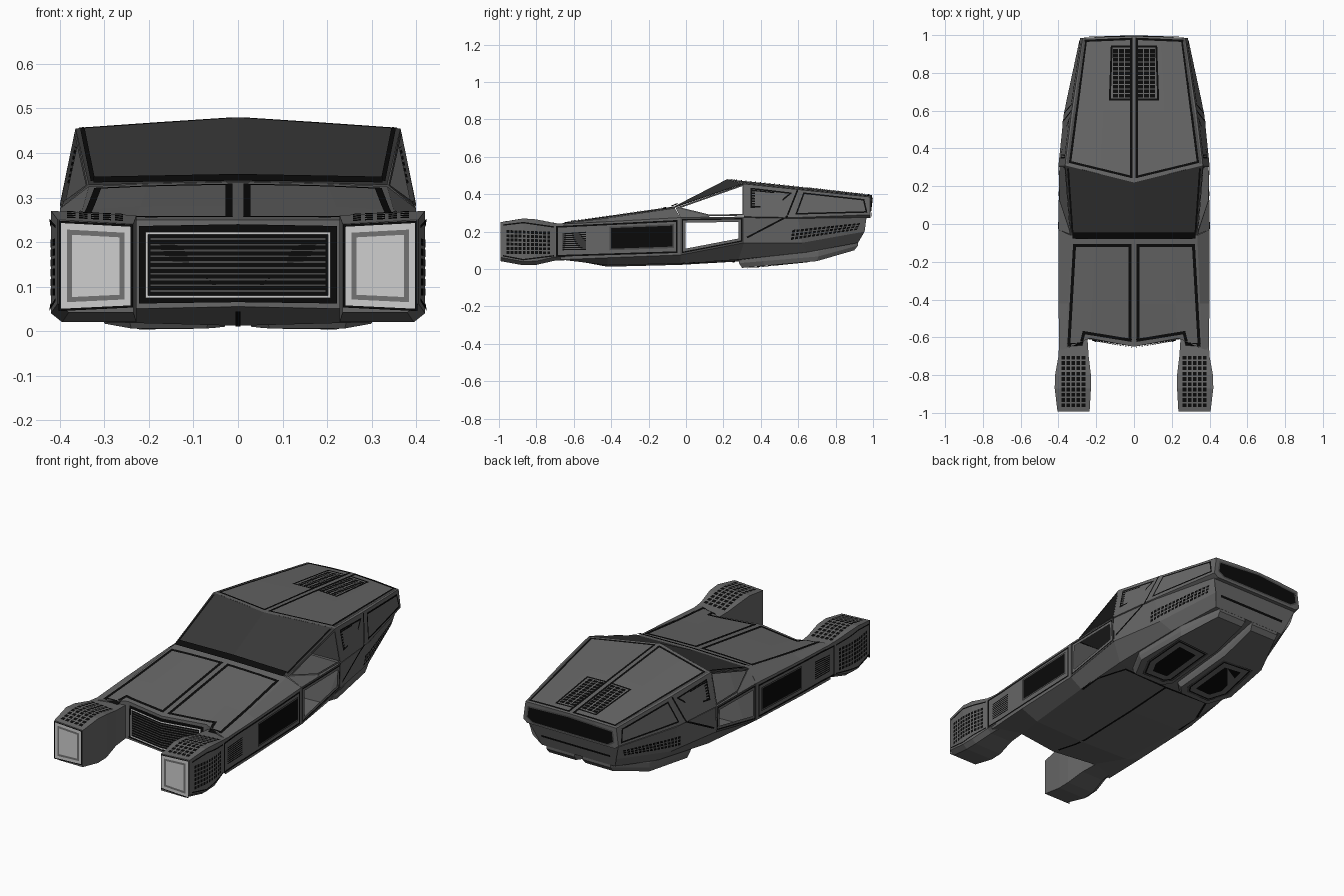
import bpy, bmesh
from mathutils import Vector
from mathutils.bvhtree import BVHTree

if "Cube" in bpy.data.objects:
    bpy.data.objects.remove(bpy.data.objects["Cube"])

COL = {'body_grey': .135, 'trim_grey': .07, 'windshield_grey': .04, 'black': .003,
       'lamp_white': .62, 'lamp_frame_grey': .17}
MAT = {}
for k, v in COL.items():
    MAT[k] = bpy.data.materials.new(k)
    MAT[k].diffuse_color = (v, v, v, 1)
hull_v, hull_f = [], []


def finish(name, bm, mats, mirror=True):
    me = bpy.data.meshes.new(name)
    bm.to_mesh(me)
    bm.free()
    for m in mats:
        me.materials.append(MAT[m])
    ob = bpy.data.objects.new(name, me)
    bpy.context.collection.objects.link(ob)
    if mirror:
        md = ob.modifiers.new('mirror', 'MIRROR')
        md.use_clip = True
    return ob


def loft(name, rows, mat='body_grey', closed=False, caps=(True, True)):
    """Skin cross-sections; open rows are half sections running from x=0 to x=0."""
    bm = bmesh.new()
    vs = [[bm.verts.new(p) for p in r] for r in rows]
    n = len(rows[0])
    for a, b in zip(vs, vs[1:]):
        for i in range(n if closed else n - 1):
            j = (i + 1) % n
            bm.faces.new((a[i], a[j], b[j], b[i]))
    for r, c in zip((vs[0], vs[-1]), caps):
        if c and closed:
            bm.faces.new(r)
        elif c:
            bm.faces.new((r[0], r[1], r[-2], r[-1]))
            bm.faces.new(r[1:-1])
    bmesh.ops.recalc_face_normals(bm, faces=bm.faces[:])
    bm.verts.index_update()
    base = len(hull_v)
    hull_v.extend(v.co.copy() for v in bm.verts)
    hull_f.extend([base + v.index for v in f.verts] for f in bm.faces)
    return finish(name, bm, [mat])


# ---- main hull sections ----
R = [[(0, -.65, .25), (.235, -.605, .25), (.36, -.66, .245), (.395, -.67, .24),
      (.395, -.67, .05), (.24, -.61, .05), (0, -.65, .055)],
     [(0, -.42, .283), (.22, -.42, .28), (.35, -.42, .272), (.40, -.42, .253),
      (.40, -.42, .06), (.30, -.42, .02), (0, -.42, .012)],
     [(0, -.06, .335), (.2, -.06, .331), (.335, -.06, .325), (.40, -.03, .275),
      (.40, -.03, .075), (.33, -.03, .03), (0, -.03, .022)]]
loft('front_hull', R)
U = [[(0, .22, .48), (.18, .265, .468), (.365, .31, .455), (.40, .31, .28), (.37, .31, .27), (0, .31, .27)],
     [(0, .6, .44), (.16, .6, .435), (.33, .6, .425), (.372, .58, .275), (.34, .58, .262), (0, .58, .262)],
     [(0, .995, .395), (.14, .992, .391), (.272, .985, .385), (.285, .985, .29), (.262, .985, .272), (0, .985, .272)]]
loft('rear_upper_hull', U, caps=(False, True))
L = [[(0, .31, .275), (.398, .31, .275), (.395, .31, .14), (.33, .28, .05), (0, .28, .04)],
     [(0, .6, .27), (.365, .6, .27), (.345, .62, .14), (.29, .65, .09), (0, .65, .08)],
     [(0, .965, .275), (.27, .965, .275), (.25, .955, .2), (.22, .92, .14), (0, .92, .14)]]
loft('rear_lower_hull', L)
loft('cabin_floor', [R[2][4:], L[0][2:]], caps=(False, False))
loft('windshield', [[(0, -.06, .336), (.335, -.06, .328)], [(0, .22, .48), (.365, .31, .455)]],
     'windshield_grey', caps=(False, False))
loft('rear_bulkhead', [[(0, .325, .46), (.355, .32, .447)], [(0, .325, .27), (.39, .32, .28)]],
     'trim_grey', caps=(False, False))

# front pods: y, inner x, outer x, bottom, top
loft('front_pod', [[(xi, y, zt - .01), (xo, y, zt), (xo, y, zb + .02), (xo - .025, y, zb), (xi, y, zb)]
                   for y, xi, xo, zb, zt in ((-.993, .235, .405, .042, .25), (-.87, .228, .42, .02, .27),
                                             (-.8, .228, .418, .022, .265), (-.70, .24, .40, .045, .245),
                                             (-.55, .25, .392, .05, .235))], closed=True)

# thruster modules under the tail
PLAN = [(.03, .34), (.07, .30), (.24, .30), (.30, .42), (.27, .70), (.19, .9), (.03, .9), (.03, .70)]
CX, CY = .15, .58


def scaled(s):
    return [(CX + (x - CX) * s, CY + (y - CY) * s) for x, y in PLAN]


def belly(y):
    return .006 + .09 * (y - .3) + max(0, y - .7) * .2


loft('thruster_module', [[(x, y, belly(y0) + dz) for (x, y), (_, y0) in zip(scaled(s), PLAN)]
                         for s, dz in ((1, 0), (1.06, .025), (1.06, .05), (1, .09))], closed=True)

TREE = BVHTree.FromPolygons(hull_v, hull_f)
# view axis: outward direction and ray origin for 2D point (a, b)
AX = {'x': (Vector((1, 0, 0)), lambda a, b: (2, a, b)), 'z': (Vector((0, 0, 1)), lambda a, b: (a, b, 2)),
      'u': (Vector((0, 0, -1)), lambda a, b: (a, b, -2)), 'f': (Vector((0, -1, 0)), lambda a, b: (a, -2, b)),
      'r': (Vector((0, 1, 0)), lambda a, b: (a, 2, b))}


def hit(axis, a, b, off):
    d, org = AX[axis]
    o = Vector(org(a, b))
    x = o.x
    o.x = max(abs(x), .002)
    p = TREE.ray_cast(o, -d)[0]
    if p is None:
        return None
    if axis != 'x':
        p.x = x
    return p + d * off


def add_face(bm, pts, d):
    if any(p is None for p in pts):
        return None
    f = bm.faces.new([bm.verts.new(p) for p in pts])
    f.normal_update()
    if f.normal.dot(d) < 0:
        f.normal_flip()
    return f


def ribbon(name, axis, pts, w, mat='black', off=.003, closed=False, n=6, mirror=True):
    """Thin strip laid on the hull along a 2D path."""
    bm = bmesh.new()
    pts = [Vector(p) for p in pts]
    for p, q in zip(pts, pts[1:] + pts[:1] if closed else pts[1:]):
        t = (q - p).normalized() * (w / 2)
        s = Vector((-t.y, t.x))
        p, q = p - t, q + t
        row = [[hit(axis, *(p.lerp(q, i / n) + k * s), off) for k in (-1, 1)] for i in range(n + 1)]
        for a, b in zip(row, row[1:]):
            add_face(bm, (a[0], a[1], b[1], b[0]), AX[axis][0])
    finish(name, bm, [mat], mirror)


def cells(name, axis, quad, nu, nv, gap=.3, off=.002):
    """Grid of black slots filling a 2D quad."""
    bm = bmesh.new()
    A, B, C, D = [Vector(p) for p in quad]

    def at(u, v):
        return A.lerp(B, u).lerp(D.lerp(C, u), v)
    for i in range(nu):
        for j in range(nv):
            u0, u1, v0, v1 = i / nu, (i + 1 - gap) / nu, j / nv, (j + 1 - gap) / nv
            add_face(bm, [hit(axis, *at(u, v), off) for u, v in ((u0, v0), (u1, v0), (u1, v1), (u0, v1))],
                     AX[axis][0])
    finish(name, bm, ['black'])


def panel(name, axis, pts, rims, inner, off=.005, mirror=True):
    """Flat plate with successive inset rims; inner None leaves a hole."""
    bm = bmesh.new()
    pts = [hit(axis, *p, off) if len(p) == 2 else Vector(p) for p in pts]
    f = add_face(bm, pts, AX[axis][0])
    if f is None:
        return
    mats = []
    for w, m in rims:
        for r in bmesh.ops.inset_individual(bm, faces=[f], thickness=w, use_even_offset=True)['faces']:
            if r != f:
                r.material_index = len(mats)
        mats.append(m)
    if inner:
        f.material_index = len(mats)
        mats.append(inner)
    else:
        bmesh.ops.delete(bm, geom=[f], context='FACES')
    finish(name, bm, mats, mirror)


# ---- open cabin sides ----
panel('door_frame', 'x', [(.401, -.03, .275), (.401, .31, .28), (.396, .31, .14), (.401, -.03, .075)],
      [(.008, 'trim_grey'), (.007, 'black'), (.013, 'body_grey')], None)
panel('side_window_frame', 'x', [(.338, -.055, .327), (.365, .31, .455), (.40, .31, .285), (.394, .12, .283)],
      [(.009, 'trim_grey')], None)
panel('window_sill', 'x', [(.338, -.055, .327), (.394, .12, .283), (.40, .13, .277), (.40, -.03, .275)], [], 'body_grey')

# ---- nose: lamps and grille ----
panel('headlamp', 'f', [(.236, -.997, .053), (.403, -.997, .045), (.403, -.997, .248), (.236, -.997, .239)],
      [(.005, 'black'), (.014, 'lamp_white'), (.011, 'lamp_frame_grey')], 'lamp_white')
panel('grille_back', 'f', [(0, .065), (.222, .062), (.222, .236), (0, .24)], [], 'black')
ribbon('grille_frame', 'f', [(0, .22), (.205, .22), (.205, .077), (0, .077)], .006, 'lamp_white', .009)
for i in range(10):
    z = .09 + i * .013
    ribbon('grille_slat', 'f', [(0, z), (.195, z)], .004, 'trim_grey', .008, n=2)

# ---- top seams and vents ----
ribbon('hood_seam', 'z', [(.02, -.115), (.315, -.115), (.345, -.64), (.28, -.635), (.265, -.575), (.02, -.615)],
       .016, closed=True)
panel('windshield_base', 'f', [(0, -.08, .338), (.325, -.078, .334), (.325, -.045, .347), (0, -.045, .353)],
      [], 'black')
ribbon('windshield_edge', 'z', [(.326, -.04), (.349, .29)], .01)
ribbon('roof_seam', 'z', [(.015, .25), (.338, .328), (.255, .97), (.015, .98)], .012, closed=True)
ribbon('roof_edge_trim', 'z', [(.351, .325), (.264, .97)], .012, 'trim_grey')
cells('roof_vent', 'z', [(.022, .67), (.118, .67), (.118, .93), (.022, .93)], 3, 11, .2)
ribbon('roof_vent_edge', 'z', [(.02, .66), (.128, .66), (.118, .94), (.02, .94)], .01)
cells('pod_top_vent', 'z', [(.258, -.97), (.392, -.97), (.392, -.69), (.258, -.69)], 5, 10)

# ---- side panels ----
ribbon('side_seam', 'x', [(-.69, .225), (-.05, .257), (-.05, .09), (-.69, .07)], .009, closed=True)
cells('side_vent', 'x', [(-.66, .1), (-.43, .105), (-.43, .212), (-.66, .195)], 1, 9, .45)
panel('side_window', 'x', [(-.41, .1), (-.065, .112), (-.065, .24), (-.41, .226)],
      [(.008, 'trim_grey')], 'black', off=.006)
cells('pod_side_vent', 'x', [(-.96, .08), (-.72, .08), (-.72, .205), (-.96, .215)], 11, 6)
ribbon('pod_seam', 'x', [(-.975, .235), (-.87, .248), (-.71, .225)], .007)
ribbon('pod_seam', 'x', [(-.975, .07), (-.87, .05), (-.71, .07)], .007)
QW = [(.35, .33), (.48, .34), (.56, .405), (.35, .43)]
cells('quarter_vent', 'x', QW, 1, 7, .4)
ribbon('quarter_vent_edge', 'x', QW, .008, closed=True)
ribbon('quarter_seam', 'x', [(.595, .418), (.54, .28), (.33, .17)], .009)
ribbon('tail_side_seam', 'x', [(.63, .405), (.95, .37), (.965, .305), (.59, .295)], .008, closed=True)
cells('tail_side_vent', 'x', [(.56, .155), (.92, .21), (.94, .25), (.57, .215)], 16, 3)

# ---- tail and underside ----
panel('tail_light_band', 'r', [(-.225, .28), (.225, .28), (.264, .305), (.256, .368), (0, .383),
                               (-.256, .368), (-.264, .305)], [(.008, 'trim_grey')], 'black', mirror=False)
ribbon('tail_lower_seam', 'r', [(0, .2), (.2, .2)], .012)
ribbon('belly_seam', 'u', [(0, -.6), (0, .25)], .012, mirror=False, n=12)
ribbon('belly_cross_seam', 'u', [(0, .255), (.27, .255), (.33, .1), (.325, -.02)], .012)
panel('thruster_vent', 'u', [(.05, .37), (.08, .33), (.22, .33), (.27, .43), (.25, .66), (.05, .66)],
      [(.01, 'trim_grey'), (.008, 'black'), (.03, 'body_grey')], 'black')

for m in bpy.data.materials:
    if m.users and not m.is_grease_pencil:
        m.use_nodes = True
        m.node_tree.nodes["Principled BSDF"].inputs["Base Color"].default_value = m.diffuse_color
